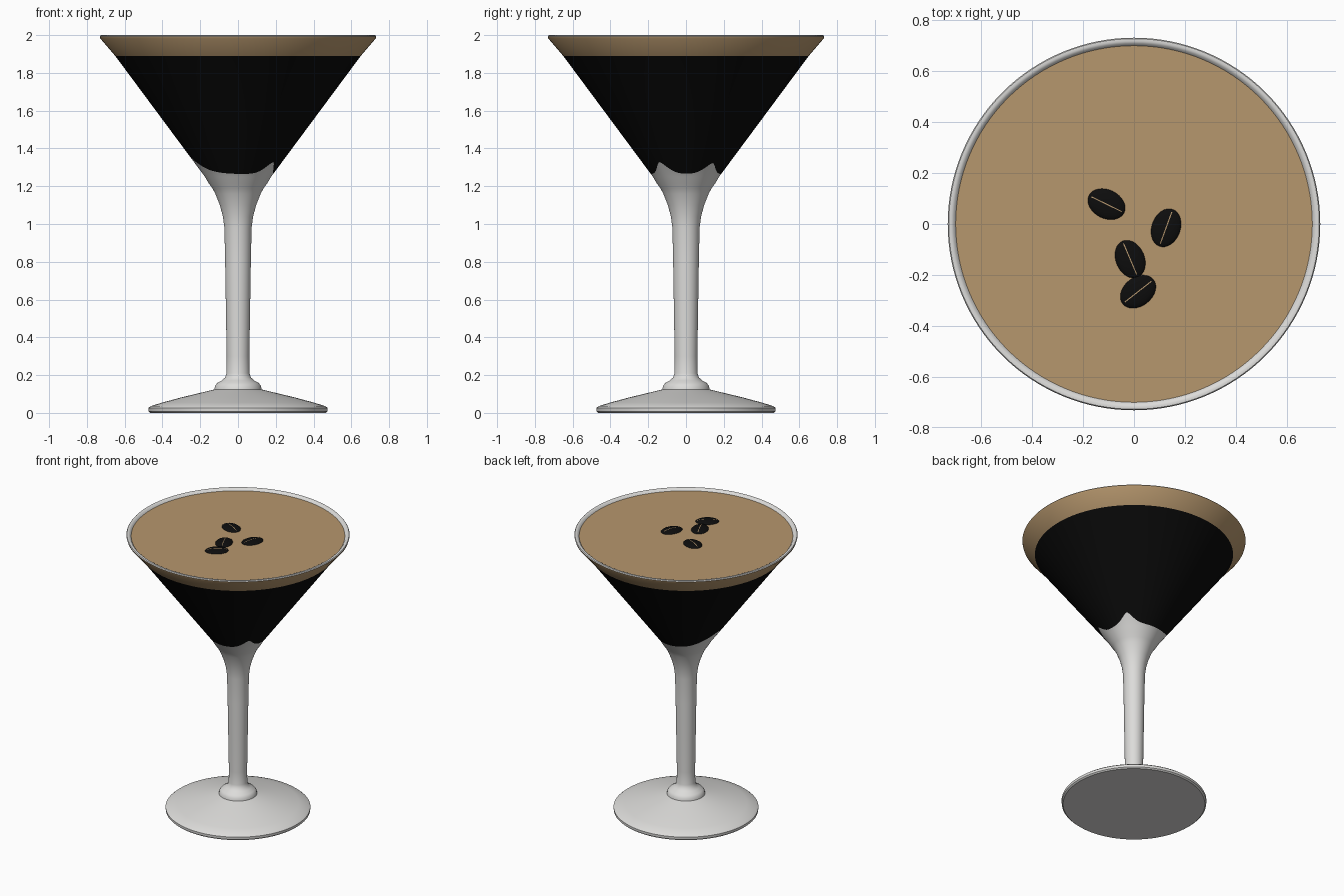
import bpy, bmesh, math
from mathutils import Matrix

if "Cube" in bpy.data.objects:
    bpy.data.objects.remove(bpy.data.objects["Cube"])

SEG = 128


def material(name, rgb):
    m = bpy.data.materials.new(name)
    m.diffuse_color = (*rgb, 1)
    m.use_nodes = True
    m.node_tree.nodes["Principled BSDF"].inputs["Base Color"].default_value = m.diffuse_color
    return m


glass = material("pale_glass", (0.72, 0.715, 0.70))
coffee = material("dark_coffee", (0.003, 0.003, 0.003))
foam = material("tan_foam", (0.47, 0.31, 0.155))
bean_mat = material("roasted_bean", (0.004, 0.004, 0.004))


def finish(bm, name, mats, angle=40):
    bmesh.ops.recalc_face_normals(bm, faces=bm.faces)
    me = bpy.data.meshes.new(name)
    bm.to_mesh(me)
    bm.free()
    for m in mats:
        me.materials.append(m)
    ob = bpy.data.objects.new(name, me)
    bpy.context.collection.objects.link(ob)
    bpy.ops.object.select_all(action='DESELECT')
    ob.select_set(True)
    bpy.context.view_layer.objects.active = ob
    bpy.ops.object.shade_smooth_by_angle(angle=math.radians(angle))
    return ob


def wall(z):
    """Outer radius of the bowl at height z."""
    return 0.19 + (z - 1.27) * 0.742


def coffee_edge(a):
    """Wavy lower edge of the coffee, as height by angle."""
    z = 1.264
    for deg, amp, width in ((180, 0.10, 0.55), (-37, 0.065, 0.24), (38, 0.06, 0.24)):
        d = abs((a - math.radians(deg) + math.pi) % (2 * math.pi) - math.pi)
        z += amp * math.exp(-(d / width) ** 1.4)
    return z


# Lathed glass: (radius, height, material of the band above)
G, C, F = 0, 1, 2
profile = [
    (0.465, 0.0, G), (0.474, 0.008, G), (0.475, 0.026, G), (0.462, 0.036, G),
    (0.40, 0.055, G), (0.30, 0.082, G), (0.20, 0.106, G), (0.125, 0.124, G),
    (0.122, 0.142, G), (0.110, 0.158, G), (0.085, 0.172, G), (0.068, 0.188, G),
    (0.061, 0.21, G), (0.060, 0.30, G), (0.064, 0.55, G), (0.068, 0.80, G),
    (0.072, 0.98, G), (0.080, 1.04, G), (0.096, 1.10, G), (0.120, 1.16, G),
    (0.136, 1.19, G), (0.155, 1.215, G), (wall(1.25), 1.25, G),
    (None, None, C), (wall(1.45), 1.45, C), (wall(1.89), 1.89, F),
    (0.729, 1.982, F), (0.732, 1.993, G), (0.728, 1.999, G), (0.718, 2.0, G),
    (0.709, 1.996, G), (0.700, 1.984, G), (0.690, 1.968, G),
]
bm = bmesh.new()
rings = []
for r, z, _ in profile:
    ring = []
    for i in range(SEG):
        a = 2 * math.pi * i / SEG
        zz = coffee_edge(a) if z is None else z
        rr = wall(zz) if r is None else r
        ring.append(bm.verts.new((rr * math.cos(a), rr * math.sin(a), zz)))
    rings.append(ring)
for k in range(len(rings) - 1):
    lo, hi = rings[k], rings[k + 1]
    for i in range(SEG):
        j = (i + 1) % SEG
        f = bm.faces.new((lo[i], lo[j], hi[j], hi[i]))
        f.material_index = profile[k][2]
bm.faces.new(rings[0])
finish(bm, "cocktail_glass", [glass, coffee, foam])

# Foam surface inside the rim
bm = bmesh.new()
bmesh.ops.create_circle(bm, cap_ends=True, segments=SEG, radius=0.701,
                        matrix=Matrix.Translation((0, 0, 1.985)))
for f in bm.faces:
    if f.normal.z < 0:
        f.normal_flip()
finish(bm, "foam_surface", [foam])

# Coffee beans with a thin crease along the top
A, B, H = 0.078, 0.057, 0.018
for n, (x, y, deg) in enumerate([(-0.108, 0.078, -26), (0.126, -0.015, 70),
                                 (-0.015, -0.138, 113), (0.016, -0.266, 38)], 1):
    place = Matrix.Translation((x, y, 1.983)) @ Matrix.Rotation(math.radians(deg), 4, 'Z')
    bm = bmesh.new()
    bmesh.ops.create_uvsphere(bm, u_segments=32, v_segments=16, radius=1,
                              matrix=place @ Matrix.Diagonal((A, B, H, 1)))
    finish(bm, f"coffee_bean_{n}", [bean_mat], 60)

    bm = bmesh.new()
    prev = None
    for i in range(13):
        t = -0.85 + 1.7 * i / 12
        z = H * math.sqrt(1 - t * t) + 0.0008
        pair = [bm.verts.new(place @ Matrix.Translation((t * A, s * 0.002, z)).translation)
                for s in (-1, 1)]
        if prev:
            bm.faces.new((prev[0], pair[0], pair[1], prev[1]))
        prev = pair
    finish(bm, f"bean_crease_{n}", [foam])
